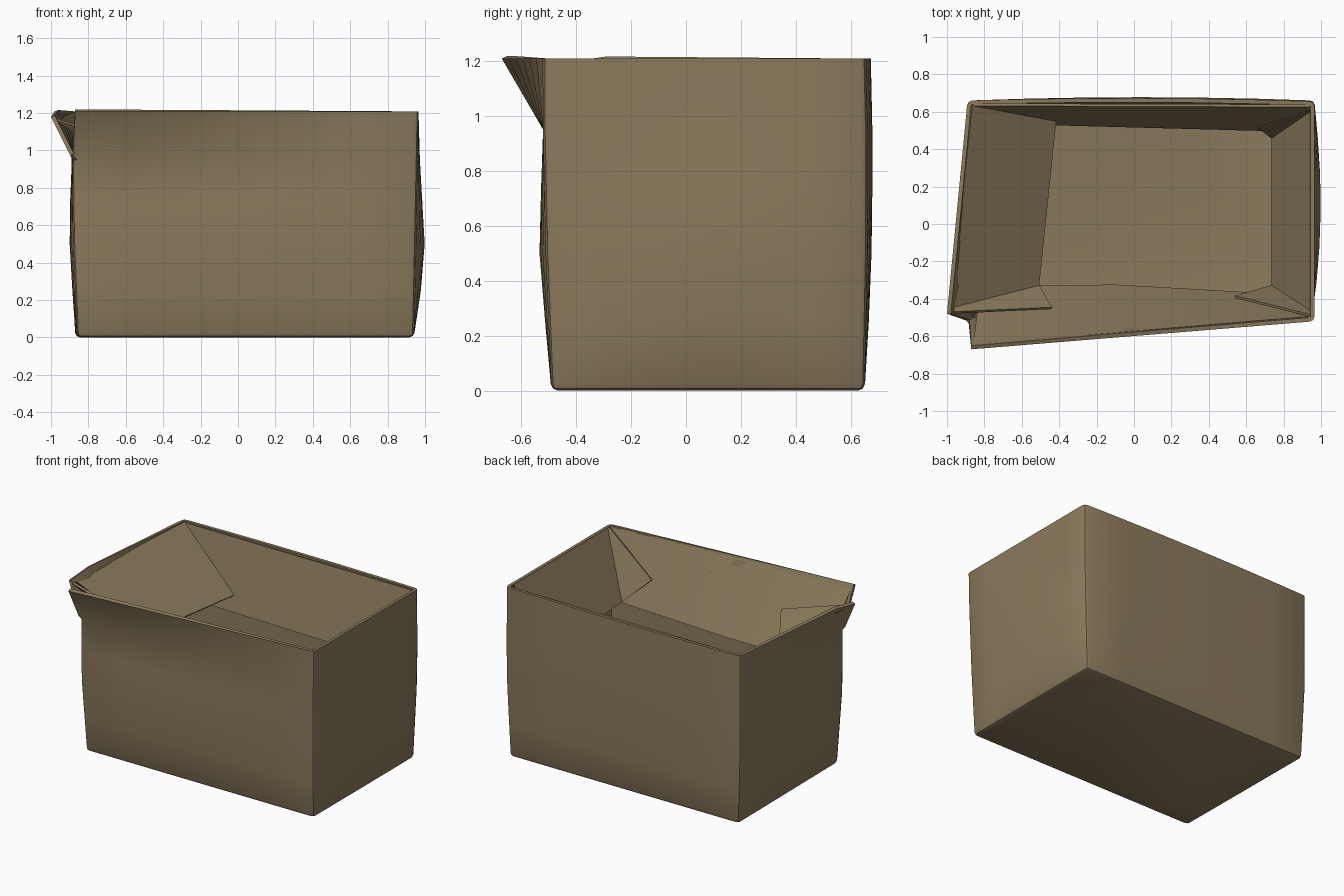
import bpy, bmesh, math
from mathutils import Vector

if "Cube" in bpy.data.objects:
    bpy.data.objects.remove(bpy.data.objects["Cube"])

card = bpy.data.materials.new("brown_cardboard")
card.diffuse_color = (0.262, 0.198, 0.109, 1)
card.use_nodes = True
card.node_tree.nodes["Principled BSDF"].inputs["Base Color"].default_value = card.diffuse_color


def finish(name, bm, mods):
    me = bpy.data.meshes.new(name)
    bm.to_mesh(me)
    bm.free()
    ob = bpy.data.objects.new(name, me)
    bpy.context.collection.objects.link(ob)
    me.materials.append(card)
    for kind, props in mods:
        m = ob.modifiers.new(kind.title(), kind)
        for k, v in props.items():
            setattr(m, k, v)
    bpy.ops.object.select_all(action='DESELECT')
    bpy.context.view_layer.objects.active = ob
    ob.select_set(True)
    for m in list(ob.modifiers):
        bpy.ops.object.modifier_apply(modifier=m.name)
    bpy.ops.object.shade_smooth_by_angle(angle=math.radians(32))
    return ob


# Box shell: corner rings going up, front-left corner is torn at the top
# ring order: front-left, front-right, back-right, back-left, front-left again
rings = [
    (0.0, [(-.86, -.49), (.94, -.49), (.94, .65), (-.87, .65), (-.86, -.49)], (0, 0, 0, 0)),
    (0.25, [(-.87, -.505), (.945, -.50), (.95, .655), (-.88, .655), (-.87, -.505)], (.01, .03, .01, .01)),
    (0.5, [(-.88, -.52), (.95, -.51), (.96, .66), (-.89, .66), (-.88, -.52)], (.018, .043, .015, .015)),
    (0.73, [(-.885, -.52), (.955, -.515), (.965, .66), (-.89, .66), (-.885, -.52)], (.01, .025, .018, .01)),
    (0.95, [(-.885, -.52), (.96, -.52), (.965, .66), (-.89, .66), (-.885, -.52)], (0, .01, .018, 0)),
    (1.208, [(-.87, -.67), (.965, -.52), (.965, .655), (-.89, .66), (-1.0, -.48)], (0, 0, .015, 0)),
]
STEPS = 6
bm = bmesh.new()
grid = []
for z, pts, bulge in rings:
    row = []
    for side in range(4):
        a, b = Vector(pts[side]), Vector(pts[side + 1])
        d = (b - a).normalized()
        out = Vector((d.y, -d.x))
        for s in range(STEPS):
            t = s / STEPS
            p = a.lerp(b, t) + out * bulge[side] * 4 * t * (1 - t)
            row.append(bm.verts.new((p.x, p.y, z)))
    if Vector(pts[4]) != Vector(pts[0]):
        row.append(bm.verts.new((*pts[4], z - .03)))
    else:
        row.append(row[0])
    grid.append(row)
for lo, hi in zip(grid, grid[1:]):
    for i in range(4 * STEPS):
        bm.faces.new((lo[i], lo[i + 1], hi[i + 1], hi[i]))
bm.faces.new(list(reversed(grid[0][:-1])))
finish("box_shell", bm, [
    ('BEVEL', dict(width=.025, segments=2, limit_method='ANGLE', angle_limit=math.radians(50))),
    ('SOLIDIFY', dict(thickness=.022, offset=-1)),
])


# Flaps folded inward from the rim, with curled corners
def flap(name, rim_a, rim_b, low, ts):
    bm = bmesh.new()
    a, b = Vector(rim_a), Vector(rim_b)
    top = [bm.verts.new(a.lerp(b, t)) for t in ts]
    bottom = [bm.verts.new(p) for p in low]
    for i in range(len(low) - 1):
        bm.faces.new((top[i], top[i + 1], bottom[i + 1], bottom[i]))
    finish(name, bm, [('SOLIDIFY', dict(thickness=.014, offset=0))])


flap("front_flap", (-.86, -.65, 1.2), (.94, -.50, 1.2),
     [(-.82, -.34, .75), (-.1, -.33, .75), (.86, -.385, .75)], (0, .42, 1))
flap("back_flap", (-.86, .638, 1.2), (.94, .632, 1.2),
     [(-.82, .545, .72), (.85, .50, .72)], (0, 1))
flap("left_flap", (-.985, -.475, 1.17), (-.868, .637, 1.2),
     [(-.44, -.45, 1.0), (-.51, -.33, .86), (-.42, .55, .83)], (0, .02, 1))
flap("right_flap", (.945, -.49, 1.2), (.945, .625, 1.2),
     [(.54, -.39, .97), (.74, -.33, .78), (.74, .46, .73), (.65, .53, .85)], (0, .02, .98, 1))
